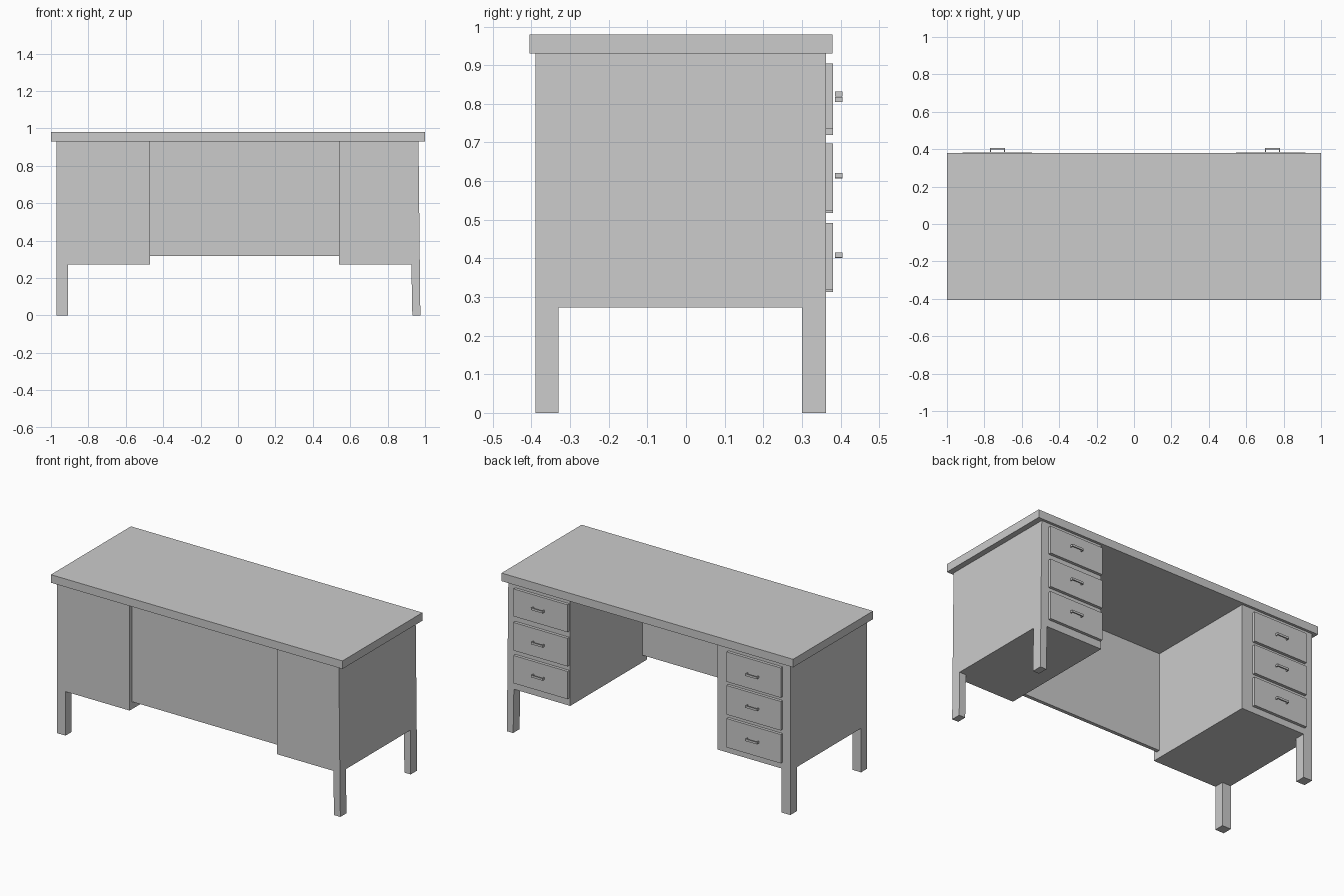
import bpy

if "Cube" in bpy.data.objects:
    bpy.data.objects.remove(bpy.data.objects["Cube"])


def block(name, x0, x1, y0, y1, z0, z1, top_x0=None, top_x1=None):
    """Box from bounds; the top can have its own x range for a slight slant."""
    tx0 = x0 if top_x0 is None else top_x0
    tx1 = x1 if top_x1 is None else top_x1
    verts = [(x0, y0, z0), (x1, y0, z0), (x1, y1, z0), (x0, y1, z0),
             (tx0, y0, z1), (tx1, y0, z1), (tx1, y1, z1), (tx0, y1, z1)]
    faces = [(3, 2, 1, 0), (4, 5, 6, 7), (0, 1, 5, 4),
             (1, 2, 6, 5), (2, 3, 7, 6), (3, 0, 4, 7)]
    mesh = bpy.data.meshes.new(name)
    mesh.from_pydata(verts, [], faces)
    obj = bpy.data.objects.new(name, mesh)
    bpy.context.collection.objects.link(obj)
    return obj


def handle(name, cx, cz):
    """U-shaped pull, extruded vertically from a plan profile."""
    w, t, h = 0.04, 0.006, 0.0065
    y0, y1 = 0.386, 0.405
    plan = [(-w, y0), (-w, y1), (w, y1), (w, y0),
            (w - t, y0), (w - t, y1 - t), (-w + t, y1 - t), (-w + t, y0)]
    n = len(plan)
    verts = [(cx + x, y, cz + s * h) for s in (-1, 1) for x, y in plan]
    faces = [(i, i + n, (i + 1) % n + n, (i + 1) % n) for i in range(n)]
    for a, b, c, d in ((0, 1, 6, 7), (1, 2, 5, 6), (2, 3, 4, 5)):
        faces += [(a, b, c, d), (d + n, c + n, b + n, a + n)]
    mesh = bpy.data.meshes.new(name)
    mesh.from_pydata(verts, [], faces)
    bpy.context.collection.objects.link(bpy.data.objects.new(name, mesh))


FRONT, BACK, BODY_Z, TOP_Z = -0.39, 0.363, 0.273, 0.93

# Desktop and recessed modesty panel
block("desktop", -1, 1, -0.405, 0.379, TOP_Z, 0.98)
block("modesty_panel", -0.47, 0.54, -0.365, -0.343, 0.318, TOP_Z)

# Drawer pedestals (the right one leans very slightly)
block("left_pedestal", -0.97, -0.47, FRONT, BACK, BODY_Z, TOP_Z)
block("right_pedestal", 0.54, 0.972, FRONT, BACK, BODY_Z, TOP_Z, 0.54, 0.965)

# Legs under the outer corners
for label, y0, y1 in (("front", FRONT, -0.33), ("back", 0.30, BACK)):
    block(f"left_{label}_leg", -0.97, -0.91, y0, y1, 0, BODY_Z)
    block(f"right_{label}_leg", 0.932, 0.975, y0, y1, 0, BODY_Z, 0.927, 0.972)

# Drawer fronts and their pulls
pedestals = (
    ("left", -0.917, -0.545, -0.73,
     ((0.72, 0.905, 0.811), (0.517, 0.697, 0.613), (0.313, 0.492, 0.407))),
    ("right", 0.546, 0.917, 0.74,
     ((0.735, 0.905, 0.826), (0.523, 0.697, 0.614), (0.32, 0.492, 0.409))),
)
for side, x0, x1, cx, rows in pedestals:
    for i, (z0, z1, hz) in enumerate(rows, 1):
        block(f"{side}_drawer_{i}", x0, x1, BACK, 0.381, z0, z1)
        handle(f"{side}_handle_{i}", cx, hz)
